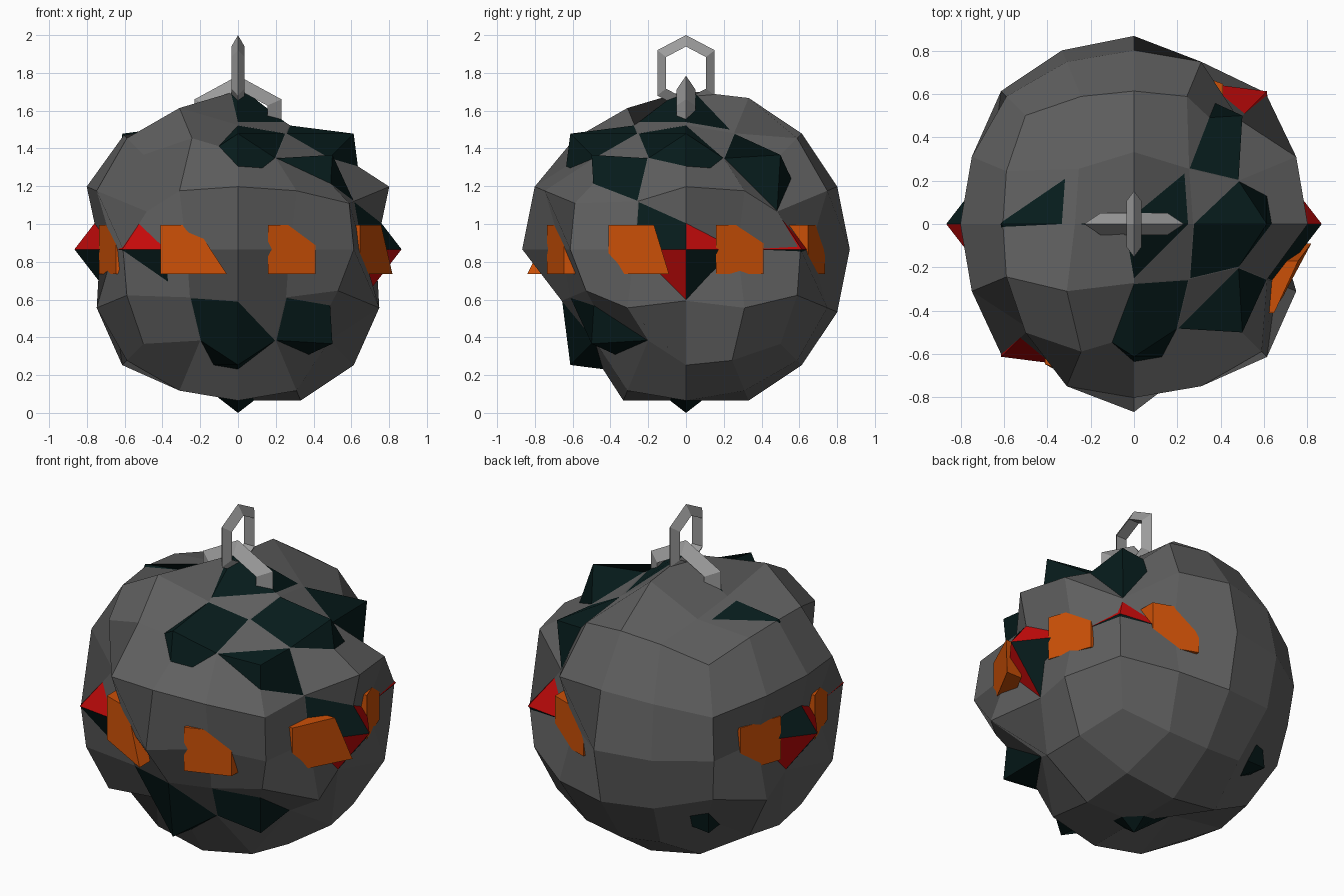
import bpy, bmesh, math
from mathutils import Vector

if "Cube" in bpy.data.objects:
    bpy.data.objects.remove(bpy.data.objects["Cube"])

R = 0.866      # peak radius
LOW = 0.712    # radius of a dented shell point
CENTRE = Vector((0, 0, R))


def material(name, rgb):
    m = bpy.data.materials.new(name)
    m.diffuse_color = (*rgb, 1)
    m.use_nodes = True
    m.node_tree.nodes["Principled BSDF"].inputs["Base Color"].default_value = m.diffuse_color
    return m


SHELL = material("shell grey", (0.115, 0.115, 0.115))
TEAL = material("dark teal", (0.002, 0.011, 0.011))
RED = material("red", (0.55, 0.003, 0.003))
ORANGE = material("orange", (0.6, 0.08, 0.002))
METAL = material("light grey metal", (0.33, 0.33, 0.33))


def finish(bm, name, mats):
    bmesh.ops.recalc_face_normals(bm, faces=bm.faces[:])
    me = bpy.data.meshes.new(name)
    bm.to_mesh(me)
    bm.free()
    for m in mats:
        me.materials.append(m)
    ob = bpy.data.objects.new(name, me)
    bpy.context.collection.objects.link(ob)
    return ob


def cube_grid():
    bm = bmesh.new()
    bmesh.ops.create_cube(bm, size=2)
    bmesh.ops.subdivide_edges(bm, edges=bm.edges[:], cuts=3, use_grid_fill=True)
    return bm


def grid_key(co):
    return tuple(round(c * 2) for c in co)


def ball_point(p, radius):
    d = Vector([math.tan(c * math.pi / 4) for c in p])
    return CENTRE + d.normalized() * radius


# grey shell: cube-sphere whose grid keys run -2..2, with dented points
dented = {
    (1, 0, 2), (0, -1, 2), (1, 1, 2), (1, -1, 2), (2, 1, 2), (2, -1, 2), (1, -2, 2),
    (-1, 0, 2), (-1, 1, 2), (2, -1, 1),
    (2, 1, 0), (2, -1, 0), (-2, 1, 0), (-2, -1, 0), (1, -2, 0), (-1, -2, 0), (1, 2, 0),
    (2, 0, -1), (-2, 0, -1), (-2, -2, 1), (2, 2, 1),
    (0, -2, -1), (1, -2, -1), (-1, -2, -1), (1, -2, -2), (-1, -2, -2), (2, -1, -2),
    (-1, 0, -2),
}
# shell points well below the core's spikes
sunk = {
    (2, 0, 2), (2, 2, 2), (2, -2, 2), (0, -2, 2), (2, 0, 0), (-2, 0, 0),
    (0, -2, -2), (2, -2, -2),
}
special = {(0, 0, -2): .80, (-2, 2, -2): .78, (2, -2, -1): .78, (0, 0, 2): .84,
           (-2, 0, 2): .855, (-2, -2, 0): .861, (2, 2, 0): .857}

bm = cube_grid()
for v in bm.verts:
    k = grid_key(v.co)
    r = LOW if k in dented else .73 if k in sunk else special.get(k, R + .001)
    v.co = ball_point(v.co, r)
finish(bm, "outer_shell", [SHELL])

# spiked core: every second grid point is a peak, red in alternate octants at the equator
bm = cube_grid()
for f in bm.faces:
    c = f.calc_center_median()
    f.material_index = int(abs(c.z) < .45 and c.x * c.y * c.z > 0)
for v in bm.verts:
    peak = all(k % 2 == 0 for k in grid_key(v.co))
    v.co = ball_point(v.co, R if peak else .71)
finish(bm, "spiked_core", [TEAL, RED])


# orange plates, a pair on each of the four sides; two have a slanted inner edge
def plate(name, turn, side, inner_low=.16, inner_high=.16):
    bm = bmesh.new()
    bmesh.ops.create_cube(bm, size=1)
    for v in bm.verts:
        a = .41 if v.co.y > 0 else inner_high if v.co.z > 0 else inner_low
        d = .722 - .36 * (a - .2)
        if inner_low != inner_high and v.co.y < 0:
            d = max(d, .885 - .75 * a)
        if v.co.x < 0:
            d -= .1
        y, z = side * a, v.co.z * .26
        v.co = (d * math.cos(turn) - y * math.sin(turn),
                d * math.sin(turn) + y * math.cos(turn), z + R)
    finish(bm, name, [ORANGE])


slanted = {("front", -1): (.06, .23), ("right", -1): (.09, .17)}
for q, label in enumerate(("right", "back", "left", "front")):
    for side in (-1, 1):
        plate(f"{label}_plate_{'a' if side < 0 else 'b'}", q * math.pi / 2, side,
              *slanted.get((label, side), ()))


# six-sided links: ridge on the outside, flat inside
def link(name, path, half_width, thick, along_x):
    bm = bmesh.new()
    mid = sum(p[1] for p in path) / len(path)
    ku = 1 - thick / max(abs(p[0]) for p in path)
    rings = []
    for u, z in path:
        iu, iz = u * ku, mid + (z - mid) * ku
        ring = []
        for a, b, w in ((u, z, 0), (iu, iz, half_width), (iu, iz, -half_width)):
            ring.append(bm.verts.new((a, w, b) if along_x else (w, a, b)))
        rings.append(ring)
    for i in range(len(rings)):
        r, s = rings[i], rings[(i + 1) % len(rings)]
        for j in range(3):
            k = (j + 1) % 3
            bm.faces.new((r[j], r[k], s[k], s[j]))
    finish(bm, name, [METAL])


link("upper_link", [(0, 2.0), (.152, 1.92), (.152, 1.68), (0, 1.60),
                    (-.152, 1.68), (-.152, 1.92)], .035, .046, False)
link("lower_link", [(0, 1.785), (.23, 1.66), (.23, 1.46), (0, 1.33),
                    (-.23, 1.46), (-.23, 1.66)], .05, .075, True)
